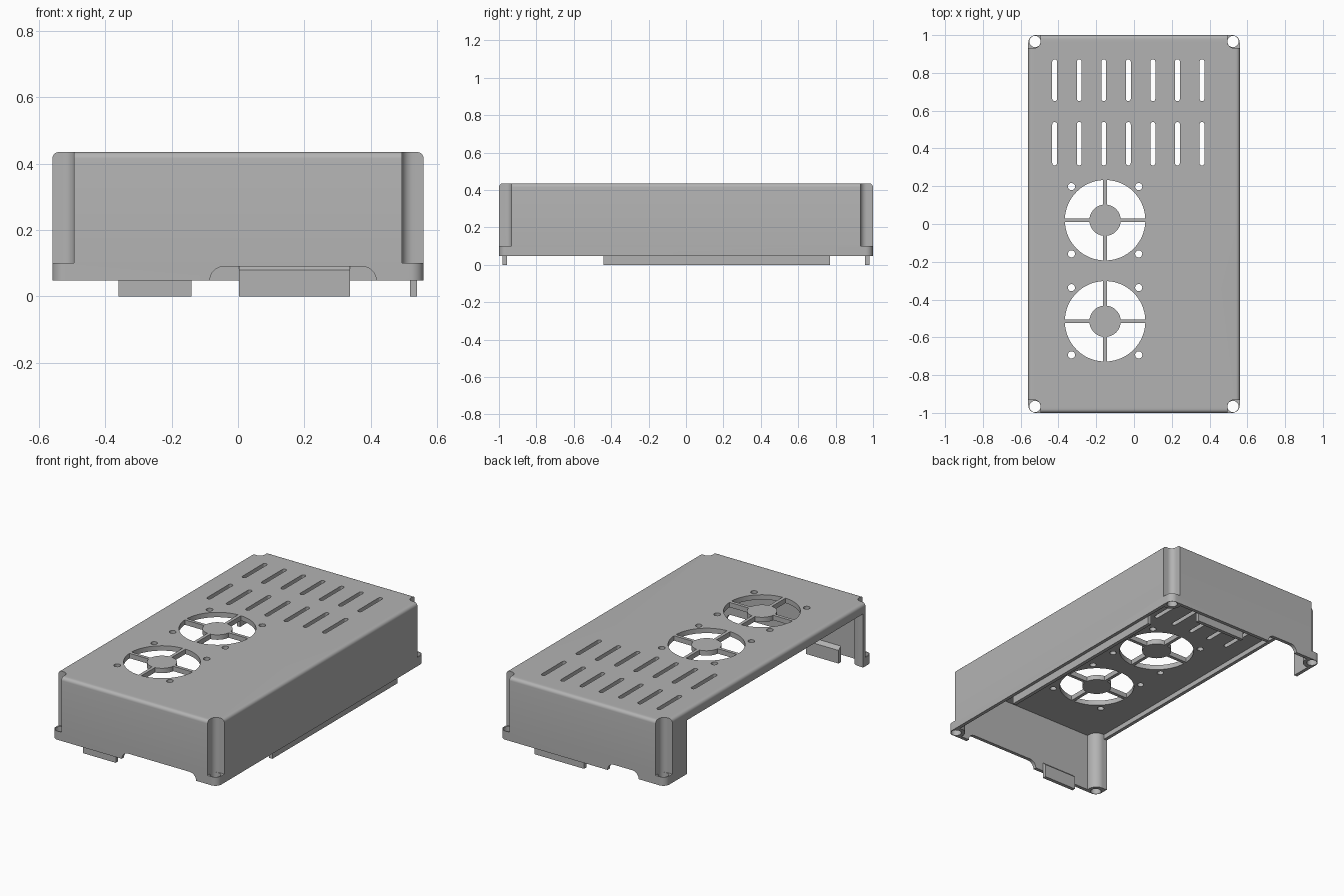
import bpy, bmesh
from math import sin, cos, asin, pi, radians

if "Cube" in bpy.data.objects:
    bpy.data.objects.remove(bpy.data.objects["Cube"], do_unlink=True)

HX, HY, BOTTOM, TOP = 0.56, 1.0, 0.047, 0.435
WALL, ROOF = 0.021, 0.03
IX, IY = HX - WALL, HY - WALL
WX, WY, WR = 0.528, 0.966, 0.034      # screw well centre and radius
SIGNS = [(1, 1), (-1, 1), (-1, -1), (1, -1)]

grey = bpy.data.materials.new("matte grey")
grey.use_nodes = True
grey.diffuse_color = (0.45, 0.45, 0.45, 1)
grey.node_tree.nodes["Principled BSDF"].inputs["Base Color"].default_value = (0.45, 0.45, 0.45, 1)


def arc(cx, cy, r, a0, a1, n=8):
    return [(cx + r * cos(a0 + (a1 - a0) * i / n), cy + r * sin(a0 + (a1 - a0) * i / n))
            for i in range(n + 1)]


def circle(cx, cy, r, n=32):
    return arc(cx, cy, r, 0, 2 * pi, n)[:-1]


def rect(x0, x1, y0, y1):
    return [(x0, y0), (x1, y0), (x1, y1), (x0, y1)]


def mirrored(quarter):
    """Closed outline from a first-quadrant run of points."""
    points = []
    for sx, sy in SIGNS:
        run = [(x * sx, y * sy) for x, y in quarter]
        points += run if sx * sy > 0 else run[::-1]
    return points


def prism(bm, outline, a, b, place=lambda u, v, w: (u, v, w)):
    """Extrude a 2D outline from level a to level b."""
    low = [bm.verts.new(place(u, v, a)) for u, v in outline]
    high = [bm.verts.new(place(u, v, b)) for u, v in outline]
    n = len(outline)
    faces = [bm.faces.new(low[::-1]), bm.faces.new(high)]
    faces += [bm.faces.new((low[i], low[(i + 1) % n], high[(i + 1) % n], high[i])) for i in range(n)]
    bmesh.ops.recalc_face_normals(bm, faces=faces)
    return faces


def make(name, bm):
    mesh = bpy.data.meshes.new(name)
    bm.to_mesh(mesh)
    bm.free()
    mesh.materials.append(grey)
    obj = bpy.data.objects.new(name, mesh)
    bpy.context.collection.objects.link(obj)
    return obj


def subtract(target, bm):
    cutter = make("cutter", bm)
    mod = target.modifiers.new("cut", "BOOLEAN")
    mod.operation, mod.solver, mod.object = "DIFFERENCE", "EXACT", cutter
    bpy.context.view_layer.update()
    evaluated = target.evaluated_get(bpy.context.evaluated_depsgraph_get())
    mesh = bpy.data.meshes.new_from_object(evaluated)
    target.modifiers.clear()
    target.data = mesh
    bpy.data.objects.remove(cutter, do_unlink=True)


# Outer body with rounded corners and top edge
bm = bmesh.new()
faces = prism(bm, mirrored(arc(HX - 0.04, HY - 0.04, 0.04, 0, pi / 2)), BOTTOM, TOP)
bmesh.ops.bevel(bm, geom=list(faces[1].edges), offset=0.02, segments=5, profile=0.5, affect="EDGES")
cover = make("cover", bm)

# Cavity, leaving a rounded screw post in each corner
bm = bmesh.new()
post = arc(WX, WY, WR + WALL, -pi / 2, -pi, 10)
prism(bm, mirrored([(IX, post[0][1])] + post + [(post[-1][0], IY)]), -0.1, TOP - ROOF)
subtract(cover, bm)

# Corner wells, open side and cable notches
bm = bmesh.new()
well = arc(WX, WY, WR, -pi / 2, -pi) + [(WX - WR, 1.1), (0.7, 1.1), (0.7, WY - WR)]
for sx, sy in SIGNS:
    prism(bm, [(x * sx, y * sy) for x, y in well], 0.1, 0.6)
prism(bm, rect(-0.7, -0.53, -0.911, 0.79), -0.1, 0.375)


def notch(x0, x1, y0, y1, r=0.043):
    outline = [(x0, -0.1)] + arc(x0 + r, BOTTOM, r, pi, pi / 2)
    outline += arc(x1 - r, BOTTOM, r, pi / 2, 0) + [(x1, -0.1)]
    prism(bm, outline, y0, y1, lambda u, v, w: (u, w, v))


notch(-0.085, 0.417, -1.1, -0.94)
notch(-0.38, -0.17, 0.94, 1.1)
subtract(cover, bm)

# Vent slots, fan grilles and screw holes
bm = bmesh.new()
for i in range(7):
    x = -0.42 + 0.13 * i
    for y0, y1 in ((0.31, 0.54), (0.65, 0.872)):
        r = 0.013
        prism(bm, arc(x, y1 - r, r, 0, pi) + arc(x, y0 + r, r, pi, 2 * pi), 0.3, 0.6)

FAN_X, FAN_R, HUB_R, SPOKE = -0.153, 0.213, 0.083, 0.01
for fan_y in (0.02, -0.515):
    for k, (sx, sy) in enumerate(SIGNS):
        turn = k * pi / 2
        outer, inner = asin(SPOKE / FAN_R), asin(SPOKE / HUB_R)
        sector = arc(FAN_X, fan_y, FAN_R, turn + outer, turn + pi / 2 - outer, 16)
        sector += arc(FAN_X, fan_y, HUB_R, turn + pi / 2 - inner, turn + inner, 12)
        prism(bm, sector, 0.3, 0.6)
        prism(bm, circle(FAN_X + 0.178 * sx, fan_y + 0.178 * sy, 0.019, 20), 0.3, 0.6)
for sx, sy in SIGNS:
    prism(bm, circle(0.524 * sx, 0.966 * sy, 0.03), -0.1, 0.2)
subtract(cover, bm)

# Locating tabs inside the walls, sloped into the wall at the top
def tab(name, wall, a, b, place):
    bm = bmesh.new()
    inner = wall - WALL
    prism(bm, [(inner, 0), (wall + 0.001, 0), (wall + 0.001, 0.1), (inner, 0.08)], a, b, place)
    return make(name, bm)


parts = [cover,
         tab("side_tab", IX, -0.44, 0.77, lambda u, v, w: (u, w, v)),
         tab("front_tab", IY, -0.36, -0.14, lambda u, v, w: (w, -u, v)),
         tab("back_tab", IY, 0.003, 0.338, lambda u, v, w: (w, u, v))]

# Smooth the curved faces, keep hard edges
bpy.ops.object.select_all(action="DESELECT")
for obj in parts:
    obj.select_set(True)
bpy.context.view_layer.objects.active = cover
bpy.ops.object.shade_smooth_by_angle(angle=radians(30))
